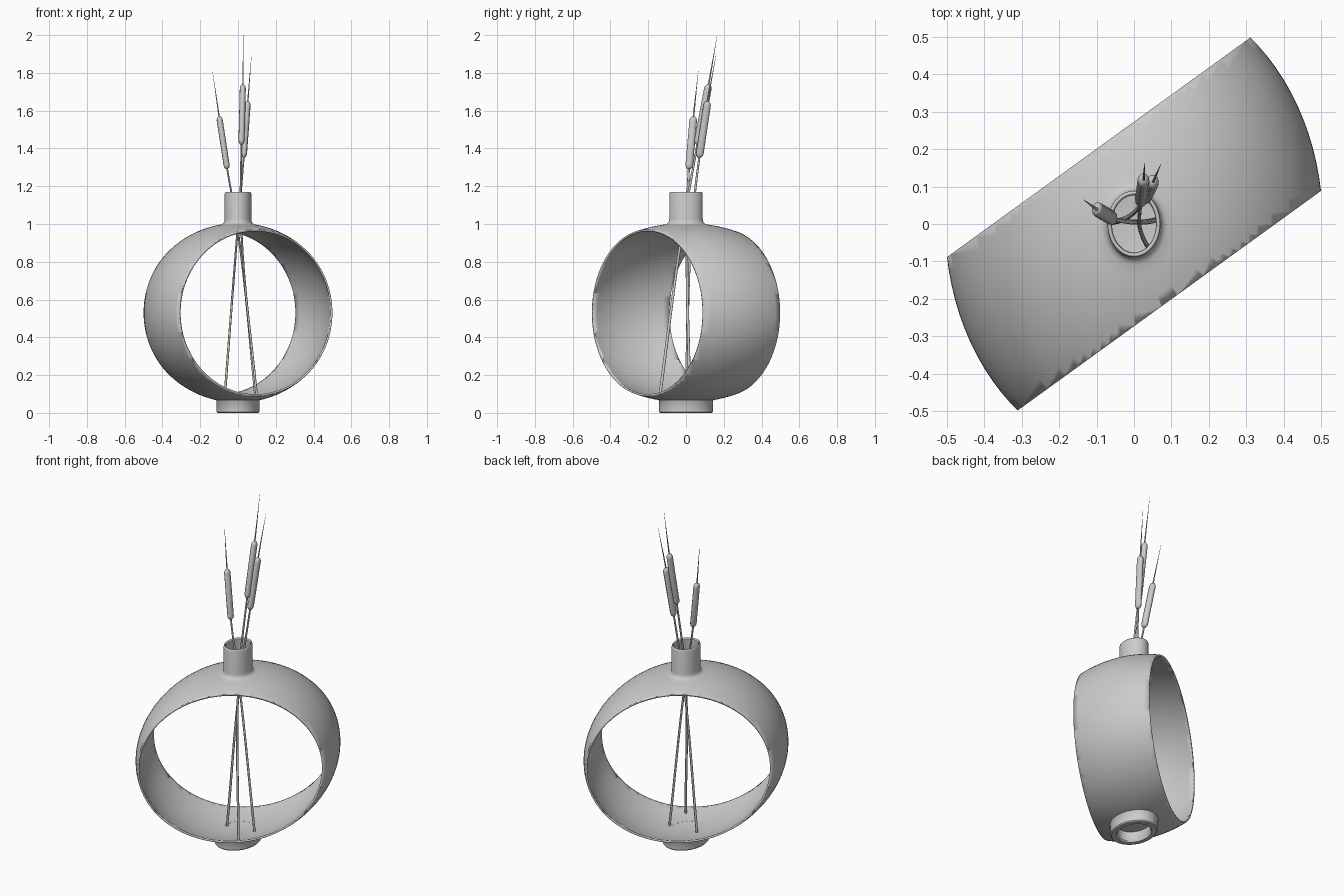
import bpy, bmesh
from math import sin, cos, pi, radians
from mathutils import Vector

cube = bpy.data.objects.get("Cube")
if cube:
    bpy.data.objects.remove(cube, do_unlink=True)

clay = bpy.data.materials.new("matte_grey")
clay.use_nodes = True
grey = (0.6, 0.6, 0.6, 1)
clay.diffuse_color = grey
clay.node_tree.nodes["Principled BSDF"].inputs["Base Color"].default_value = grey

# Half sizes of the flattened globe, and the height of its centre
SIZE = Vector((0.505, 0.633, 0.475))
MID = 0.53


def lathe(name, profile, cut=None, wall=0):
    """Spin a (radius, height) profile, trim it, stretch it to the globe."""
    bm = bmesh.new()
    verts = [bm.verts.new((r, 0, z)) for r, z in profile]
    edges = [bm.edges.new(pair) for pair in zip(verts, verts[1:])]
    bmesh.ops.spin(bm, geom=verts + edges, cent=(0, 0, 0), axis=(0, 0, 1),
                   angle=2 * pi, steps=96)
    bmesh.ops.remove_doubles(bm, verts=bm.verts, dist=0.0001)
    if cut:
        normal, reach = cut
        for side in (1, -1):
            bmesh.ops.bisect_plane(bm, geom=bm.verts[:] + bm.edges[:] + bm.faces[:],
                                   plane_co=normal * reach * side,
                                   plane_no=normal * side, clear_outer=True)
    for v in bm.verts:
        v.co = Vector((v.co.x * SIZE.x, v.co.y * SIZE.y, v.co.z * SIZE.z + MID))
    bmesh.ops.recalc_face_normals(bm, faces=bm.faces)
    # Outside of the shell must face away from the centre
    probe = max(bm.faces, key=lambda f: f.calc_center_median().x)
    if probe.normal.x < 0:
        bmesh.ops.reverse_faces(bm, faces=bm.faces)
    mesh = bpy.data.meshes.new(name)
    bm.to_mesh(mesh)
    bm.free()
    ob = bpy.data.objects.new(name, mesh)
    bpy.context.collection.objects.link(ob)
    mesh.materials.append(clay)
    if wall:
        mod = ob.modifiers.new("wall", "SOLIDIFY")
        mod.thickness = wall
        mod.offset = -1
    bpy.ops.object.select_all(action="DESELECT")
    bpy.context.view_layer.objects.active = ob
    ob.select_set(True)
    bpy.ops.object.shade_smooth_by_angle(angle=radians(40))
    return ob


# Ring body: globe with a neck, sliced by two parallel upright planes
STEPS = 56
globe = [(sin(a), -cos(a)) for a in (radians(170) * i / STEPS for i in range(STEPS + 1))]
neck = [(0.155, 0.995), (0.145, 1.012), (0.14, 1.045), (0.14, 1.325),
        (0.137, 1.34), (0.13, 1.347)]
slice_dir = Vector((sin(radians(30)), -cos(radians(30)), 0))
lathe("ring_body", globe + neck, cut=(slice_dir, 0.374), wall=0.01)

# Foot: hollow ring under the body
FLOOR = -MID / SIZE.z
lathe("foot_ring", [(0.16, -0.98), (0.16, FLOOR + 0.015), (0.17, FLOOR),
                    (0.215, FLOOR), (0.225, FLOOR + 0.012), (0.225, -0.985),
                    (0.235, -0.968), (0.16, -0.965), (0.16, -0.98)])

# Reeds share the sideways stretch of the globe
STRETCH = Vector((0.9, 1.13, 1))


def tube(name, points, smooth_path):
    """Round tube through (position, radius) points."""
    curve = bpy.data.curves.new(name, "CURVE")
    curve.dimensions = "3D"
    curve.bevel_depth = 1
    curve.bevel_resolution = 3
    curve.resolution_u = 8
    curve.use_fill_caps = True
    spline = curve.splines.new("BEZIER" if smooth_path else "POLY")
    knots = spline.bezier_points if smooth_path else spline.points
    knots.add(len(points) - 1)
    for knot, (pos, radius) in zip(knots, points):
        co = Vector((pos[0] / STRETCH.x, pos[1] / STRETCH.y, pos[2]))
        knot.radius = radius
        if smooth_path:
            knot.co = co
            knot.handle_left_type = knot.handle_right_type = "AUTO"
        else:
            knot.co = (*co, 1)
    ob = bpy.data.objects.new(name, curve)
    ob.scale = STRETCH
    curve.materials.append(clay)
    bpy.context.collection.objects.link(ob)


def reed(name, foot, waist, low, high, tip):
    """Stem from the floor to the tip, with a rounded seed head."""
    low, high = Vector(low), Vector(high)
    tube(name + "_stem", [(foot, 0.007), (waist, 0.006), (low, 0.005),
                          (high, 0.004), (tip, 0.0005)], True)
    head = []
    n = 6
    ends = [(0.08 * (1 - cos(pi / 2 * i / n)), sin(pi / 2 * i / n)) for i in range(n + 1)]
    for t, k in ends + [(1 - t, k) for t, k in reversed(ends)]:
        head.append((low.lerp(high, t), max(0.018 * k, 0.001)))
    tube(name + "_seed_head", head, False)


reed("left_reed", (0.095, 0.02, 0.065), (0, 0.005, 0.96),
     (-0.057, 0.015, 1.29), (-0.1, 0.04, 1.57), (-0.135, 0.065, 1.81))
reed("tall_reed", (0.1, -0.14, 0.08), (0.018, -0.02, 0.96),
     (0.018, 0.06, 1.42), (0.026, 0.12, 1.74), (0.028, 0.165, 2.0))
reed("right_reed", (-0.072, 0, 0.065), (-0.003, 0.028, 0.96),
     (0.03, 0.07, 1.35), (0.052, 0.115, 1.65), (0.072, 0.16, 1.9))
